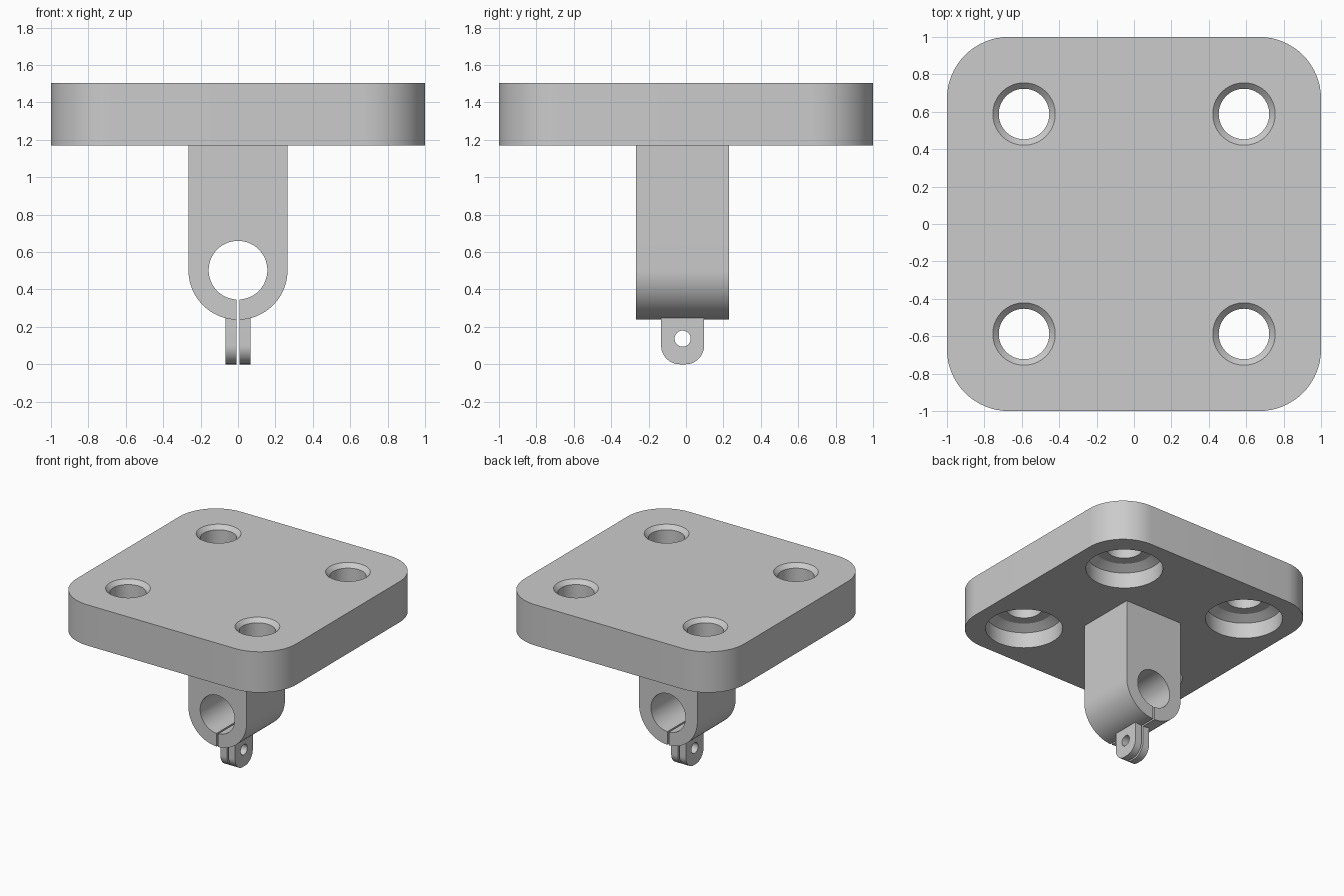
import bpy, bmesh, math
from mathutils import Vector

if "Cube" in bpy.data.objects:
    bpy.data.objects.remove(bpy.data.objects["Cube"], do_unlink=True)

grey = bpy.data.materials.new("plain_grey")
grey.use_nodes = True
grey.diffuse_color = (0.6, 0.6, 0.6, 1)
grey.node_tree.nodes["Principled BSDF"].inputs["Base Color"].default_value = (0.6, 0.6, 0.6, 1)


def arc(cx, cy, r, start, end, steps):
    """Points on an arc, angles in degrees."""
    angles = [math.radians(start + (end - start) * i / steps) for i in range(steps + 1)]
    return [(cx + r * math.cos(a), cy + r * math.sin(a)) for a in angles]


def finish(name, bm):
    bmesh.ops.recalc_face_normals(bm, faces=bm.faces)
    mesh = bpy.data.meshes.new(name)
    bm.to_mesh(mesh)
    bm.free()
    mesh.materials.append(grey)
    obj = bpy.data.objects.new(name, mesh)
    bpy.context.collection.objects.link(obj)
    return obj


def prism(name, points, axis, low, high):
    """Extrude a 2D outline along x, y or z."""
    place = {"x": lambda a, b, d: (d, a, b),
             "y": lambda a, b, d: (a, d, b),
             "z": lambda a, b, d: (a, b, d)}[axis]
    bm = bmesh.new()
    face = bm.faces.new([bm.verts.new(place(a, b, low)) for a, b in points])
    result = bmesh.ops.extrude_face_region(bm, geom=[face])
    moved = [g for g in result["geom"] if isinstance(g, bmesh.types.BMVert)]
    bmesh.ops.translate(bm, verts=moved, vec=Vector(place(0, 0, high - low)))
    return finish(name, bm)


def lathe(name, profile, x, y, steps=64):
    """Closed solid of revolution about a vertical axis; profile holds (radius, z)."""
    bm = bmesh.new()
    rings = [[bm.verts.new((x + px, y + py, z)) for px, py in arc(0, 0, r, 0, 360, steps)[:-1]]
             for r, z in profile]
    for a, b in zip(rings, rings[1:]):
        for i in range(steps):
            j = (i + 1) % steps
            bm.faces.new((a[i], a[j], b[j], b[i]))
    bm.faces.new(rings[0])
    bm.faces.new(rings[-1])
    return finish(name, bm)


def cut(obj, cutters):
    """Subtract the cutters, bake the result and drop the cutters."""
    for cutter in cutters:
        mod = obj.modifiers.new("cut", "BOOLEAN")
        mod.operation = "DIFFERENCE"
        mod.solver = "EXACT"
        mod.object = cutter
    bpy.context.view_layer.update()
    graph = bpy.context.evaluated_depsgraph_get()
    baked = bpy.data.meshes.new_from_object(obj.evaluated_get(graph))
    obj.modifiers.clear()
    obj.data = baked
    for cutter in cutters:
        bpy.data.objects.remove(cutter, do_unlink=True)


BOTTOM, TOP = 1.17, 1.505
MID_Y = -0.018
SLIT = 0.007

# Mounting plate with rounded corners
corner = 0.33
outline = []
for k, (sx, sy) in enumerate([(1, 1), (-1, 1), (-1, -1), (1, -1)]):
    outline += arc(sx * (1 - corner), sy * (1 - corner), corner, 90 * k, 90 * k + 90, 16)
plate = prism("mounting_plate", outline, "z", BOTTOM, TOP)

# Bolt holes: wide recess below, stepped cone, bore and top chamfer
bolt_profile = [(0.29, BOTTOM - 0.05), (0.29, BOTTOM + 0.13), (0.22, BOTTOM + 0.17),
                (0.135, BOTTOM + 0.17), (0.135, TOP - 0.032), (0.167, TOP), (0.167, TOP + 0.05)]
cut(plate, [lathe("bolt_cutter", bolt_profile, sx * 0.588, sy * 0.588)
            for sx in (-1, 1) for sy in (-1, 1)])

# Clamp post with rounded lower end, cross bore and slit
half, bore_z = 0.265, 0.503
post_outline = arc(0, bore_z, half, 180, 360, 48) + [(half, BOTTOM + 0.02), (-half, BOTTOM + 0.02)]
post = prism("clamp_post", post_outline, "y", MID_Y - 0.249, MID_Y + 0.249)
bore = prism("bore_cutter", arc(0, bore_z, 0.157, 0, 360, 64)[:-1], "y", -0.5, 0.5)
slit = prism("slit_cutter", [(-SLIT, 0.1), (SLIT, 0.1), (SLIT, bore_z), (-SLIT, bore_z)],
             "y", -0.5, 0.5)
cut(post, [bore, slit])

# Pair of clamp ears with a cross hole
ear_half, ear_r = 0.115, 0.1
ear_outline = (arc(MID_Y - ear_half + ear_r, ear_r, ear_r, 180, 270, 16)
               + arc(MID_Y + ear_half - ear_r, ear_r, ear_r, 270, 360, 16)
               + [(MID_Y + ear_half, 0.26), (MID_Y - ear_half, 0.26)])
ears = []
for side, name in ((1, "left_ear"), (-1, "right_ear")):
    low, high = sorted((side * SLIT, side * 0.067))
    ear = prism(name, ear_outline, "x", low, high)
    cut(ear, [prism("pin_cutter", arc(MID_Y, 0.137, 0.043, 0, 360, 40)[:-1], "x", -0.2, 0.2)])
    ears.append(ear)

# Smooth round walls, keep edges sharp
for obj in [plate, post] + ears:
    bpy.ops.object.select_all(action="DESELECT")
    obj.select_set(True)
    bpy.context.view_layer.objects.active = obj
    bpy.ops.object.shade_smooth_by_angle(angle=math.radians(25))
